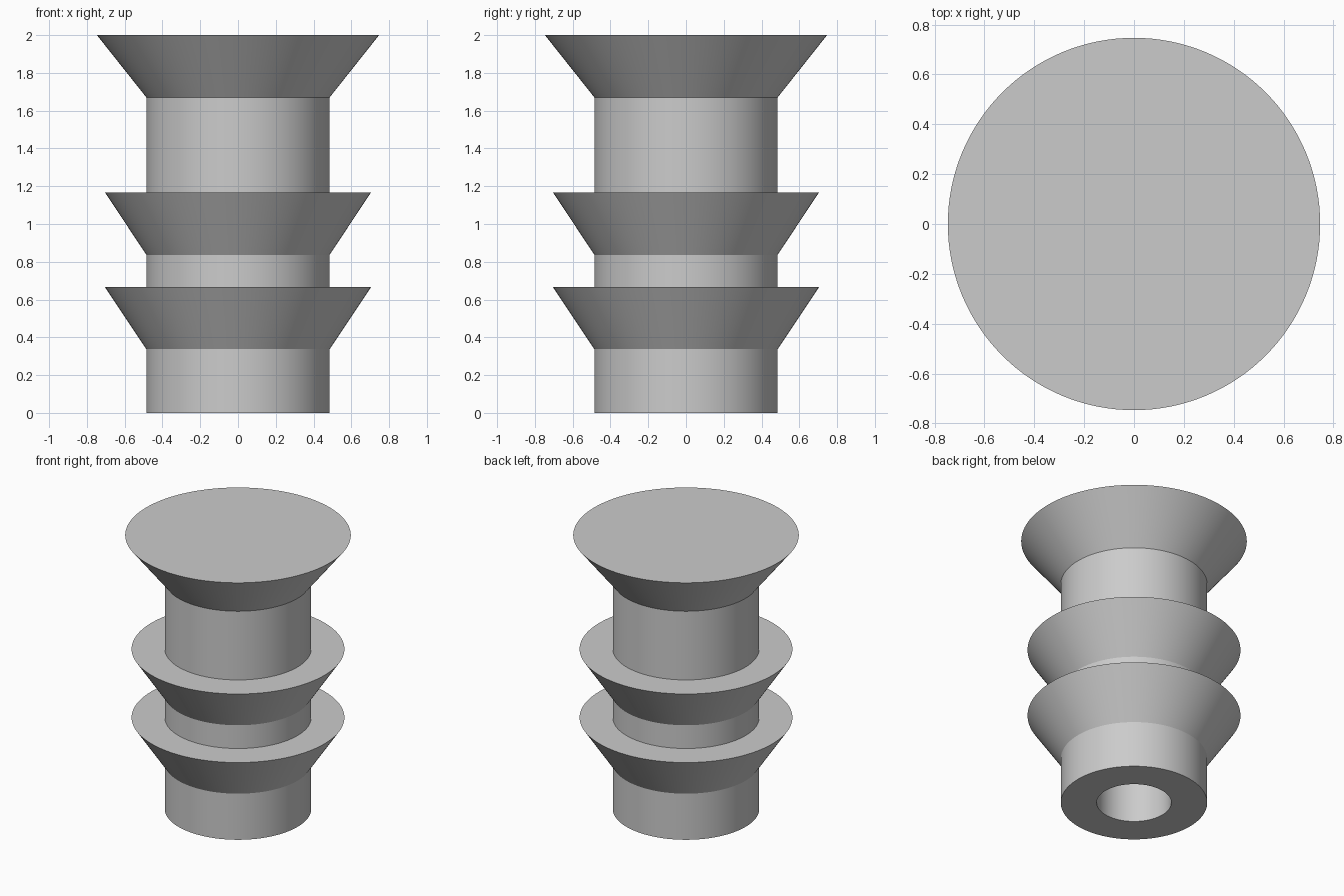
import bpy, bmesh, math

if "Cube" in bpy.data.objects:
    bpy.data.objects.remove(bpy.data.objects["Cube"])

SIDES = 128

grey = bpy.data.materials.new("light_grey")
grey.diffuse_color = (0.6, 0.6, 0.6, 1)
grey.use_nodes = True
grey.node_tree.nodes["Principled BSDF"].inputs["Base Color"].default_value = grey.diffuse_color

# Half profile (radius, height): blind bore, barbed outside, flat top
bore_r, neck_r, barb_r, head_r = 0.247, 0.485, 0.705, 0.747
bore_top = 1.667
profile = [
    (0, bore_top), (bore_r, bore_top), (bore_r, 0),   # bore
    (neck_r, 0), (neck_r, 0.337),                     # foot
    (barb_r, 0.667), (neck_r, 0.667), (neck_r, 0.837),  # lower barb
    (barb_r, 1.168), (neck_r, 1.168), (neck_r, 1.67),   # upper barb
    (head_r, 2), (0, 2),                              # flared head
]

# Revolve the profile about z
bm = bmesh.new()
verts = [bm.verts.new((r, 0, z)) for r, z in profile]
edges = [bm.edges.new(pair) for pair in zip(verts, verts[1:])]
bmesh.ops.spin(bm, geom=verts + edges, cent=(0, 0, 0), axis=(0, 0, 1),
               angle=math.tau, steps=SIDES, use_duplicate=False)
bmesh.ops.remove_doubles(bm, verts=bm.verts[:], dist=1e-4)
bmesh.ops.recalc_face_normals(bm, faces=bm.faces[:])

mesh = bpy.data.meshes.new("barbed_plug")
bm.to_mesh(mesh)
bm.free()
mesh.materials.append(grey)
plug = bpy.data.objects.new("barbed_plug", mesh)
bpy.context.collection.objects.link(plug)

# Smooth walls, crisp rims
bpy.context.view_layer.objects.active = plug
plug.select_set(True)
bpy.ops.object.shade_smooth_by_angle(angle=math.radians(30))
